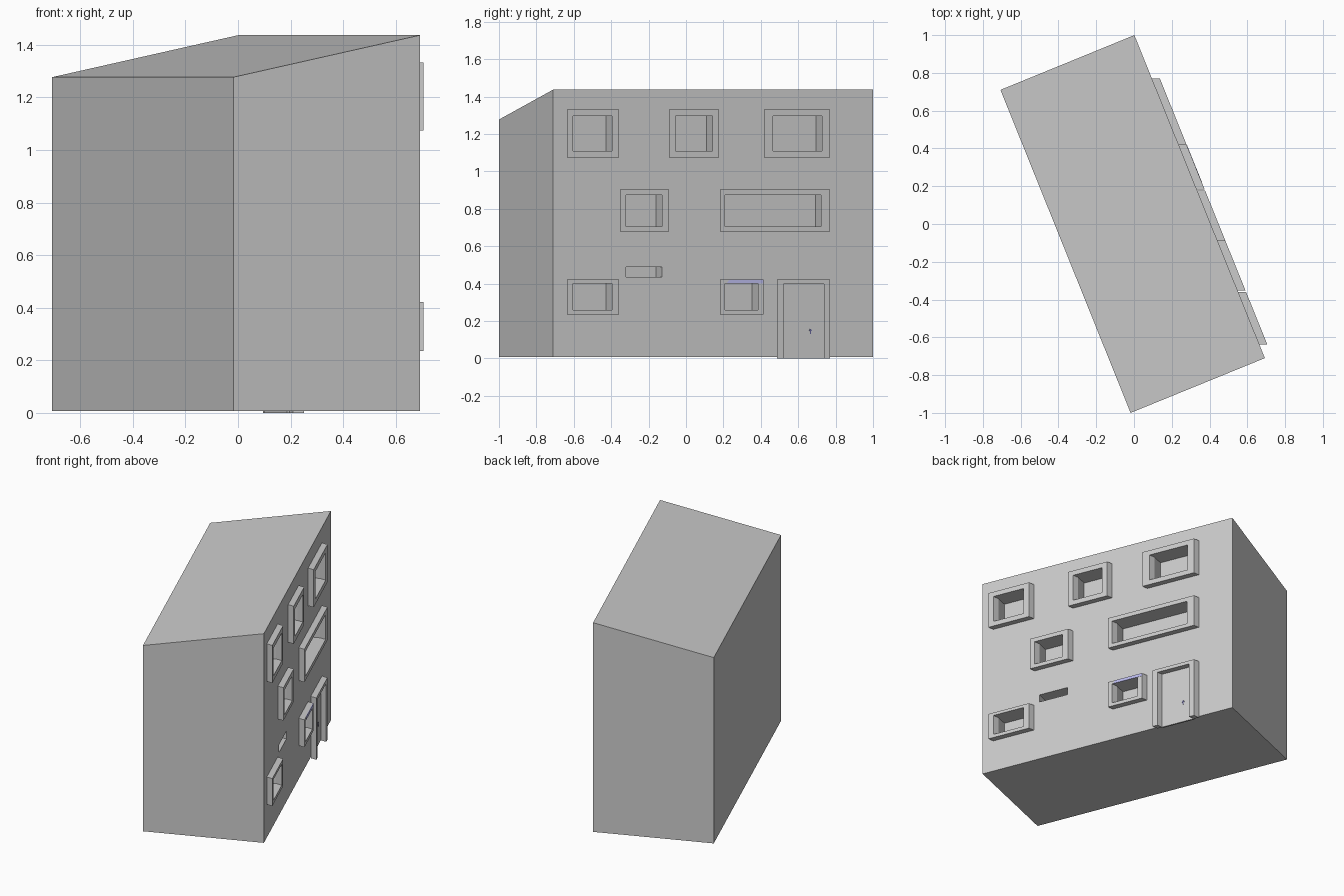
import bpy, bmesh
from mathutils import Vector

if "Cube" in bpy.data.objects:
    bpy.data.objects.remove(bpy.data.objects["Cube"])

# House footprint: a turned rectangle, windowed facade runs from D to A
A, B = Vector((0.002, 1.0)), Vector((-0.707, 0.71))
C, D = Vector((-0.018, -1.0)), Vector((0.693, -0.71))
LOW, EAVE, TOP = 0.008, 1.277, 1.437
NORMAL = Vector((A.y - D.y, D.x - A.x, 0)).normalized()
PROUD = Vector((0.042, 0, 0))      # frames stick out along x
DEPTH = 0.085                      # recess depth into the wall


def on_wall(y, z):
    t = (y - D.y) / (A.y - D.y)
    return Vector((D.x + (A.x - D.x) * t, y, z))


def rect(y0, y1, z0, z1):
    return [on_wall(y0, z0), on_wall(y1, z0), on_wall(y1, z1), on_wall(y0, z1)]


def finish(bm, name, colour=None):
    bmesh.ops.recalc_face_normals(bm, faces=bm.faces)
    mesh = bpy.data.meshes.new(name)
    bm.to_mesh(mesh)
    bm.free()
    ob = bpy.data.objects.new(name, mesh)
    bpy.context.collection.objects.link(ob)
    if colour:
        mat = bpy.data.materials.new(name + "_colour")
        mat.diffuse_color = colour
        mat.use_nodes = True
        mat.node_tree.nodes["Principled BSDF"].inputs["Base Color"].default_value = mat.diffuse_color
        mesh.materials.append(mat)
    return ob


def prism(bm, pts, back, front):
    lo = [bm.verts.new(p + back) for p in pts]
    hi = [bm.verts.new(p + front) for p in pts]
    n = len(pts)
    bm.faces.new(lo[::-1])
    bm.faces.new(hi)
    for i in range(n):
        j = (i + 1) % n
        bm.faces.new((lo[i], lo[j], hi[j], hi[i]))


def frame(name, outer, inner):
    # mitred ring pushed out from the wall, open at the back
    bm = bmesh.new()
    o, i = rect(*outer), rect(*inner)
    ob_, of = [bm.verts.new(p) for p in o], [bm.verts.new(p + PROUD) for p in o]
    ib, if_ = [bm.verts.new(p) for p in i], [bm.verts.new(p + PROUD) for p in i]
    for k in range(4):
        j = (k + 1) % 4
        bm.faces.new((ob_[k], ob_[j], of[j], of[k]))
        bm.faces.new((of[k], of[j], if_[j], if_[k]))
        bm.faces.new((if_[k], if_[j], ib[j], ib[k]))
    finish(bm, name)


# Windows: outer y range, inner y range, per floor
floors = {
    "top": ((1.075, 1.332), (1.11, 1.297),
            [(-0.637, -0.359, -0.603, -0.396), (-0.091, 0.177, -0.056, 0.142),
             (0.418, 0.771, 0.466, 0.726)]),
    "middle": ((0.679, 0.904), (0.706, 0.874),
               [(-0.353, -0.091, -0.321, -0.129), (0.182, 0.771, 0.209, 0.723)]),
    "ground": ((0.235, 0.422), (0.259, 0.401),
               [(-0.637, -0.359, -0.603, -0.396), (0.182, 0.415, 0.209, 0.386)]),
}
openings = [(-0.321, -0.129, 0.436, 0.489)]     # unframed wall slot
for floor, (zo, zi, cols) in floors.items():
    for n, (a, b, c, d) in enumerate(cols):
        frame(f"{floor}_window_frame_{n + 1}", (a, b, *zo), (c, d, *zi))
        openings.append((c, d, *zi))

# House body with a single-pitch roof
bm = bmesh.new()
lo = [bm.verts.new((p.x, p.y, LOW)) for p in (A, B, C, D)]
hi = [bm.verts.new((p.x, p.y, h)) for p, h in zip((A, B, C, D), (TOP, EAVE, EAVE, TOP))]
bm.faces.new(lo[::-1])
bm.faces.new(hi)
for k in range(4):
    j = (k + 1) % 4
    bm.faces.new((lo[k], lo[j], hi[j], hi[k]))
body = finish(bm, "house_body")

# Recesses cut square into the facade
bm = bmesh.new()
for o in openings:
    prism(bm, rect(*o), NORMAL * -DEPTH, NORMAL * 0.05)
cutter = finish(bm, "recess_cutter")
cutter.hide_render = True
mod = body.modifiers.new("recesses", 'BOOLEAN')
mod.operation = 'DIFFERENCE'
mod.solver = 'EXACT'
mod.object = cutter
bpy.context.view_layer.objects.active = body
bpy.ops.object.modifier_apply(modifier=mod.name)
bpy.data.objects.remove(cutter)

# Door surround (upside-down U) and door panel
bm = bmesh.new()
u = [(0.487, 0), (0.52, 0), (0.52, 0.398), (0.737, 0.398),
     (0.737, 0), (0.771, 0), (0.771, 0.422), (0.487, 0.422)]
prism(bm, [on_wall(*p) for p in u], Vector(), PROUD)
finish(bm, "door_frame")
bm = bmesh.new()
prism(bm, rect(0.52, 0.737, 0, 0.398), NORMAL * -0.01, NORMAL * 0.001)
finish(bm, "door_panel")

# Door handle: short stem with a wider head
bm = bmesh.new()
h = [(0.662, 0.13), (0.667, 0.13), (0.667, 0.146), (0.672, 0.146),
     (0.667, 0.158), (0.662, 0.158), (0.657, 0.146), (0.662, 0.146)]
prism(bm, [on_wall(*p) for p in h], Vector(), NORMAL * 0.004)
finish(bm, "door_handle", (0.12, 0.12, 0.3, 1))

# Tinted strip on the top of one ground floor frame
bm = bmesh.new()
s = [(0.218, 0.401), (0.415, 0.401), (0.415, 0.422), (0.232, 0.422)]
prism(bm, [on_wall(*p) for p in s], PROUD * 0.9, PROUD * 1.03)
finish(bm, "tinted_strip", (0.5, 0.5, 0.85, 1))
